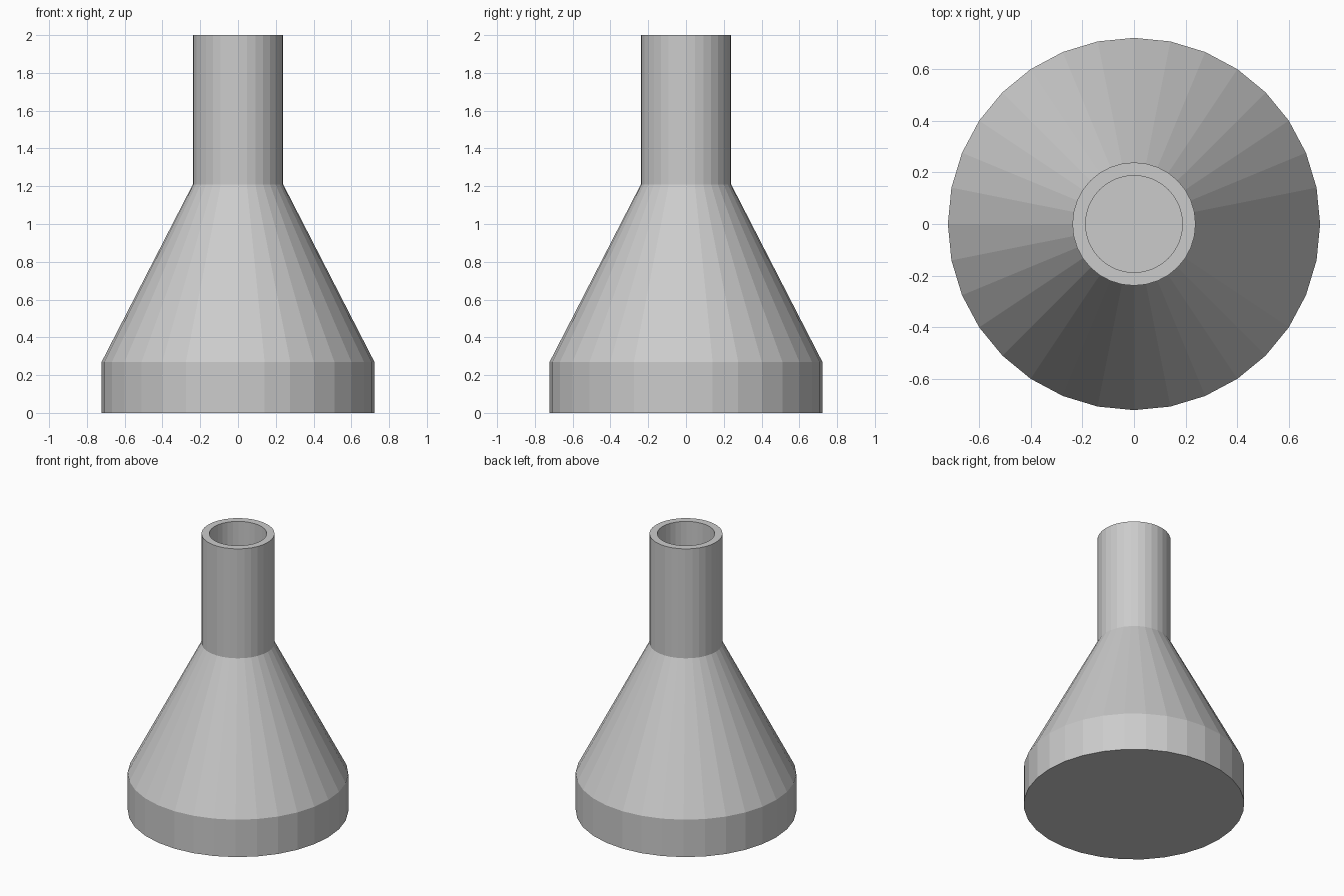
import bpy, bmesh
from math import cos, sin, tau

if "Cube" in bpy.data.objects:
    bpy.data.objects.remove(bpy.data.objects["Cube"])

SIDES = 32

# Flask profile (radius, height): outside going up, over the rim, inside going down
PROFILE = [
    (0.722, 0.0), (0.722, 0.27), (0.239, 1.21), (0.239, 2.0),
    (0.188, 2.0), (0.188, 1.20), (0.671, 0.26), (0.671, 0.05),
]


def lathe(name, profile, sides):
    """Revolve a profile around z and cap both ends with flat discs."""
    bm = bmesh.new()
    rings = [[bm.verts.new((r * cos(tau * i / sides), r * sin(tau * i / sides), z))
              for i in range(sides)] for r, z in profile]
    for a, b in zip(rings, rings[1:]):
        for i in range(sides):
            j = (i + 1) % sides
            bm.faces.new((a[i], a[j], b[j], b[i]))
    bm.faces.new(rings[0][::-1])   # underside
    bm.faces.new(rings[-1])        # inner floor
    bmesh.ops.recalc_face_normals(bm, faces=bm.faces)
    mesh = bpy.data.meshes.new(name)
    bm.to_mesh(mesh)
    bm.free()
    obj = bpy.data.objects.new(name, mesh)
    bpy.context.collection.objects.link(obj)
    return obj


# Hollow conical flask with a straight neck
lathe("conical_flask", PROFILE, SIDES)
